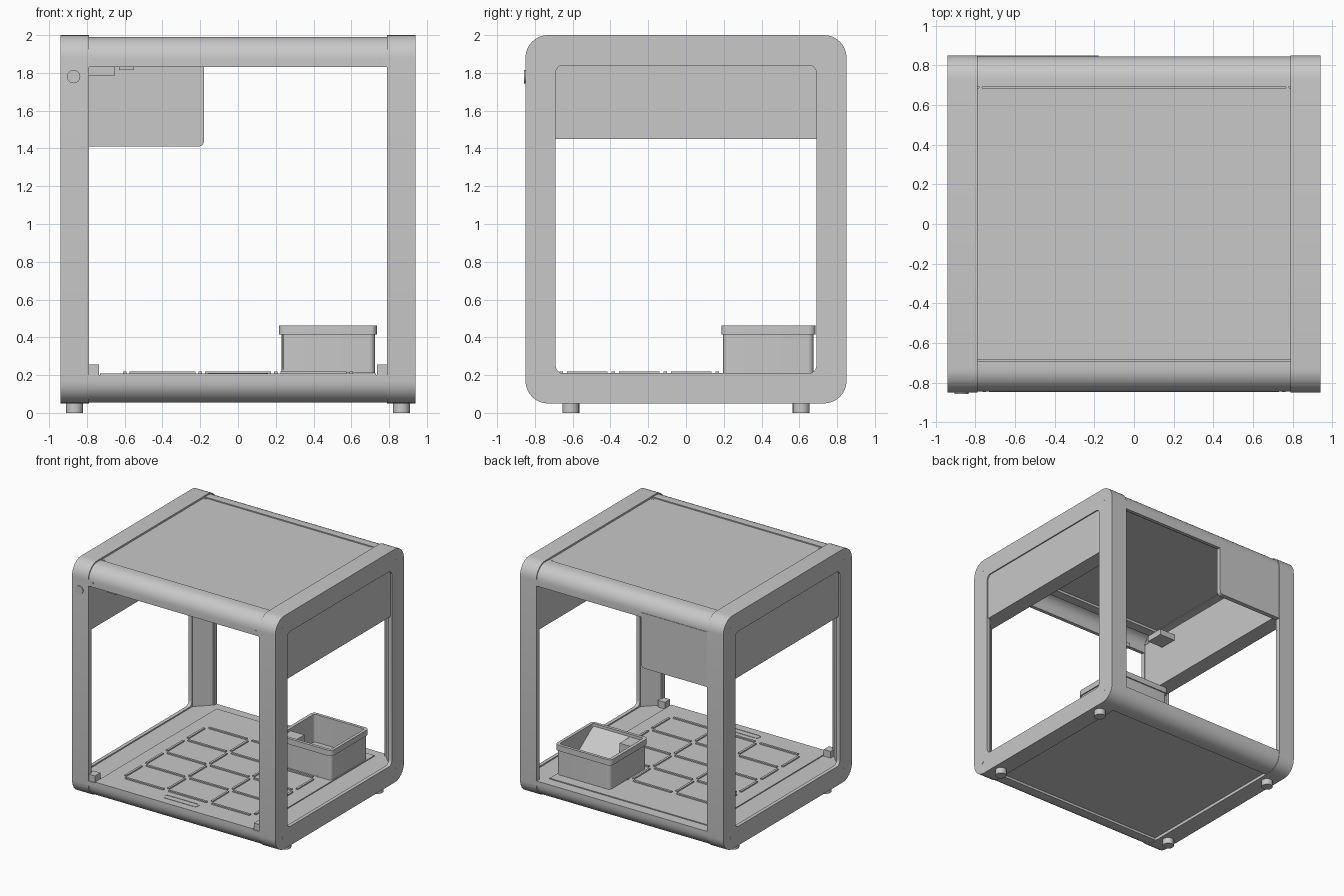
import bpy, bmesh, math

old = bpy.data.objects.get("Cube")
if old:
    bpy.data.objects.remove(old, do_unlink=True)

grey = bpy.data.materials.new("light grey")
grey.use_nodes = True
GREY = (0.58, 0.58, 0.58, 1)
grey.diffuse_color = GREY
grey.node_tree.nodes["Principled BSDF"].inputs["Base Color"].default_value = GREY
parts = []


def finish(name, bm):
    bmesh.ops.recalc_face_normals(bm, faces=bm.faces)
    mesh = bpy.data.meshes.new(name)
    bm.to_mesh(mesh)
    bm.free()
    mesh.materials.append(grey)
    ob = bpy.data.objects.new(name, mesh)
    bpy.context.collection.objects.link(ob)
    parts.append(ob)
    return ob


def place(axis, u, v, t):
    return {"x": (t, u, v), "y": (u, t, v), "z": (u, v, t)}[axis]


def box(name, x, y, z):
    bm = bmesh.new()
    bmesh.ops.create_cube(bm, size=1)
    for v in bm.verts:
        v.co = [r[0] + (c + 0.5) * (r[1] - r[0]) for c, r in zip(v.co, (x, y, z))]
    return finish(name, bm)


def rounded(u0, u1, v0, v1, radii, n=8):
    """Rounded rectangle; radii run from lower left, anticlockwise."""
    if not isinstance(radii, tuple):
        radii = (radii,) * 4
    pts = []
    for k, (u, v, su, sv) in enumerate(((u0, v0, 1, 1), (u1, v0, -1, 1),
                                        (u1, v1, -1, -1), (u0, v1, 1, -1))):
        r = radii[k]
        for i in range(n + 1):
            a = math.pi * (1 + k / 2) + math.pi / 2 * i / n
            pts.append((u + su * r + r * math.cos(a), v + sv * r + r * math.sin(a)))
    return pts


def prism(name, pts, axis, t0, t1):
    bm = bmesh.new()
    a, b = ([bm.verts.new(place(axis, u, v, t)) for u, v in pts] for t in (t0, t1))
    bm.faces.new(a)
    bm.faces.new(b)
    for i in range(len(pts)):
        bm.faces.new((a[i - 1], a[i], b[i], b[i - 1]))
    return finish(name, bm)


def shell(name, outer, inner, axis, t0, t1, closed=True):
    """Wall between two matching outlines."""
    bm = bmesh.new()
    rows = [[bm.verts.new(place(axis, u, v, t)) for u, v in loop]
            for loop, t in ((outer, t0), (outer, t1), (inner, t1), (inner, t0))]
    for i in range(0 if closed else 1, len(outer)):
        for k in range(4):
            p, q = rows[k - 1], rows[k]
            bm.faces.new((p[i - 1], p[i], q[i], q[i - 1]))
    if not closed:
        for e in (0, -1):
            bm.faces.new([r[e] for r in rows])
    return finish(name, bm)


def disc(name, axis, u, v, t0, t1, r, n=20):
    pts = [(u + r * math.cos(math.tau * i / n), v + r * math.sin(math.tau * i / n))
           for i in range(n)]
    return prism(name, pts, axis, t0, t1)


# Side frames: thin face plate, deep outer band, thick upper housing
outer = rounded(-0.85, 0.85, 0.05, 2.0, 0.12)
band = rounded(-0.81, 0.81, 0.09, 1.96, 0.08)
opening = rounded(-0.69, 0.69, 0.21, 1.84, 0.04)
for s, side in ((1, "left"), (-1, "right")):
    shell(side + "_frame_plate", outer, opening, "x", s * 0.91, s * 0.94)
    shell(side + "_frame_band", outer, band, "x", s * 0.79, s * 0.91)
    box(side + "_upper_housing", sorted((s * 0.795, s * 0.93)), (-0.815, 0.815), (1.45, 1.9))
    for y in (-0.75, 0.75):
        for z in (0.155, 1.9):
            disc(side + "_frame_screw", "x", y, z, s * 0.935, s * 0.941, 0.012, 12)
    # Slanted covers that close the post channels
    for e in (1, -1):
        prism(side + "_post_cover", [(s * 0.91, e * 0.70), (s * 0.92, e * 0.71),
              (s * 0.81, e * 0.82), (s * 0.80, e * 0.81)], "z", 0.19, 1.46)
    # Feet, deck corner brackets, rail and lid screws
    for y in (-0.61, 0.61):
        disc(side + "_foot", "z", s * 0.865, y, 0, 0.07, 0.045)
    box(side + "_deck_bracket", sorted((s * 0.735, s * 0.8)), (-0.84, -0.77), (0.2, 0.255))
    disc(side + "_rail_screw", "y", s * 0.755, 1.865, -0.847, -0.83, 0.009, 12)
    for y in (-0.665, 0.68):
        disc(side + "_lid_screw", "z", s * 0.773, y, 1.98, 1.988, 0.011, 12)

# Curved top rails at front and back
curve_out = rounded(0.4, 0.845, 1.6, 1.99, 0.115)[18:27]
curve_in = rounded(0.4, 0.815, 1.6, 1.96, 0.085)[18:27]
rail_out = [(0.845, 1.83)] + curve_out + [(0.69, 1.99)]
rail_in = [(0.815, 1.83)] + curve_in + [(0.69, 1.96)]
for s, end in ((-1, "front"), (1, "back")):
    shell(end + "_top_rail", [(s * u, v) for u, v in rail_out],
          [(s * u, v) for u, v in rail_in], "x", -0.79, 0.79, closed=False)

# Lid and its supporting ledges
box("lid_panel", (-0.79, 0.79), (-0.683, 0.683), (1.965, 1.985))
for s in (-1, 1):
    box("lid_ledge", (-0.79, 0.79), sorted((s * 0.66, s * 0.74)), (1.945, 1.965))

# Rear electronics cover, button and front camera
prism("rear_cover", rounded(-0.8, -0.18, 1.41, 1.87, (0.001, 0.03, 0.001, 0.001)),
      "y", 0.81, 0.849)
disc("power_button", "y", -0.87, 1.78, -0.858, -0.84, 0.035, 28)
box("camera_housing", (-0.8, -0.65), (-0.6, -0.45), (1.785, 1.835))
box("camera_bracket", (-0.63, -0.55), (-0.83, -0.8), (1.815, 1.85))

# Base: deck slab, rounded front and back rails, recessed bottom panel
box("deck_slab", (-0.912, 0.912), (-0.82, 0.82), (0.17, 0.2))
box("bottom_panel", (-0.8, 0.8), (-0.7, 0.7), (0.075, 0.095))
for s, end in ((-1, "front"), (1, "back")):
    arc = rounded(0.4, 0.845, 0.055, 0.4, 0.115)[9:18]
    profile = [(0.68, 0.2), (0.68, 0.055)] + arc + [(0.845, 0.2)]
    prism(end + "_base_rail", [(s * u, v) for u, v in profile], "x", -0.8, 0.8)
box("deck_plate", (-0.73, 0.73), (-0.847, 0.76), (0.19, 0.208))
shell("deck_handle_slot", rounded(-0.16, 0.16, -0.78, -0.72, 0.029),
      rounded(-0.152, 0.152, -0.772, -0.728, 0.021), "z", 0.2, 0.211)

# Locating ribs around the deck slots
PITCH_X, PITCH_Y = 0.4, 0.275
for i in range(4):
    for j in range(5):
        x, y = -0.6 + i * PITCH_X, -0.66 + j * PITCH_Y
        if i < 3:
            box("slot_rib", (x + 0.025, x + PITCH_X - 0.025), (y - 0.009, y + 0.009), (0.2, 0.218))
        if j < 4:
            box("slot_rib", (x - 0.009, x + 0.009), (y + 0.03, y + PITCH_Y - 0.03), (0.2, 0.218))

# Waste bin with sloping chute inside
shell("bin_wall", rounded(0.23, 0.725, 0.197, 0.675, 0.03),
      rounded(0.245, 0.71, 0.212, 0.66, 0.02), "z", 0.21, 0.44)
shell("bin_rim", rounded(0.217, 0.735, 0.187, 0.685, 0.035),
      rounded(0.245, 0.71, 0.212, 0.66, 0.02), "z", 0.415, 0.463)
box("bin_floor", (0.24, 0.715), (0.205, 0.665), (0.21, 0.23))
prism("bin_chute", [(0.205, 0.22), (0.205, 0.445), (0.52, 0.225)], "x", 0.24, 0.715)
box("bin_corner_block", (0.235, 0.37), (0.205, 0.35), (0.23, 0.44))

# Smooth curved faces, keep edges sharp
bpy.ops.object.select_all(action="DESELECT")
for ob in parts:
    ob.select_set(True)
bpy.context.view_layer.objects.active = parts[0]
bpy.ops.object.shade_smooth_by_angle(angle=math.radians(30))
